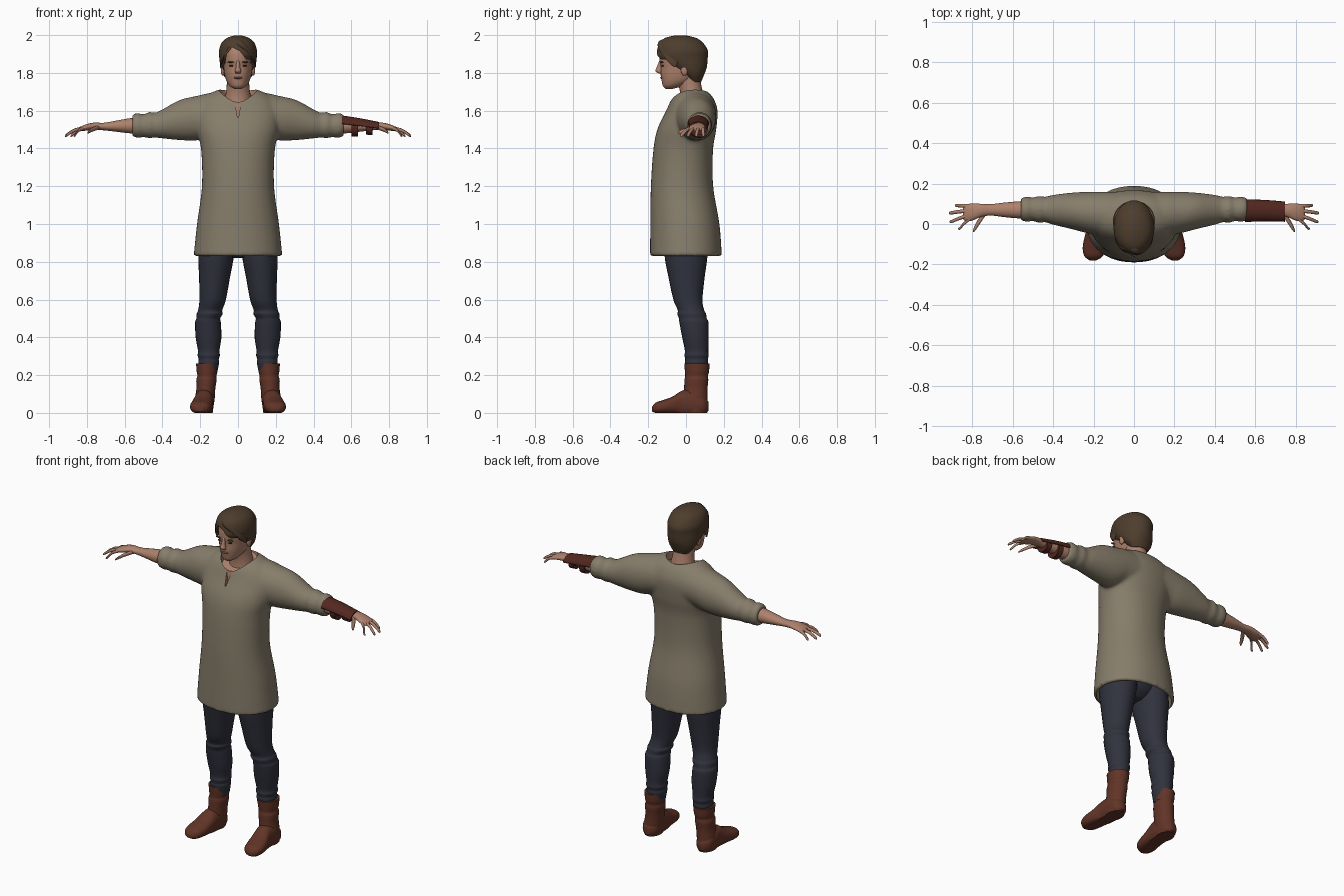
import bpy, bmesh, math
from mathutils import Vector

cube = bpy.data.objects.get("Cube")
if cube:
    bpy.data.objects.remove(cube, do_unlink=True)


def material(name, r, g, b):
    m = bpy.data.materials.new(name)
    m.use_nodes = True
    m.diffuse_color = (r, g, b, 1)
    bsdf = m.node_tree.nodes["Principled BSDF"]
    bsdf.inputs["Base Color"].default_value = (r, g, b, 1)
    bsdf.inputs["Roughness"].default_value = 0.8
    return m


SKIN = material("skin", .42, .22, .15)
HAIR = material("brown hair", .075, .047, .026)
CLOTH = material("linen", .24, .205, .145)
NAVY = material("dark wool", .03, .032, .047)
BOOT = material("boot leather", .12, .034, .02)
LEATHER = material("bracer leather", .085, .021, .014)
LIP = material("lips", .27, .11, .08)
EYE = material("dark eyes", .03, .02, .015)


def select(*obs):
    bpy.ops.object.select_all(action='DESELECT')
    for o in obs:
        o.select_set(True)
    bpy.context.view_layer.objects.active = obs[0]


def smooth(ob, angle=45):
    select(ob)
    bpy.ops.object.shade_smooth_by_angle(angle=math.radians(angle))


def to_object(name, bm, *mats):
    bmesh.ops.recalc_face_normals(bm, faces=bm.faces)
    me = bpy.data.meshes.new(name)
    bm.to_mesh(me)
    bm.free()
    ob = bpy.data.objects.new(name, me)
    bpy.context.collection.objects.link(ob)
    for m in mats:
        me.materials.append(m)
    smooth(ob)
    return ob


def spline(stations, steps):
    """Catmull-Rom through the station tuples."""
    pts = [Vector(s) for s in stations]
    out = []
    for i in range(len(pts) - 1):
        p1, p2 = pts[i], pts[i + 1]
        p0 = pts[i - 1] if i else p1
        p3 = pts[min(i + 2, len(pts) - 1)]
        for k in range(steps):
            t = k / steps
            out.append(p1 + (p2 - p0) * (t / 2) + (p0 * 2 - p1 * 5 + p2 * 4 - p3) * (t * t / 2)
                       + (p1 * 3 - p0 - p2 * 3 + p3) * (t ** 3 / 2))
    return out + [pts[-1]]


def loft(name, axis, stations, mat, side=1, sides=24, steps=4, power=1.0, floor=None):
    """Skin of rings; a station is x, y, z and two half-widths across the axis."""
    u, v = {'x': (1, 2), 'y': (0, 2), 'z': (0, 1)}[axis]
    bm = bmesh.new()
    rings = []
    for s in spline(stations, steps):
        ring = []
        for k in range(sides):
            a = math.tau * k / sides
            c, d = math.cos(a), math.sin(a)
            p = Vector(s[:3])
            p[u] += max(s[3], .001) * math.copysign(abs(c) ** power, c)
            p[v] += max(s[4], .001) * math.copysign(abs(d) ** power, d)
            if floor is not None:
                p.z = max(p.z, floor)
            ring.append(bm.verts.new((p.x * side, p.y, p.z)))
        rings.append(ring)
    for a, b in zip(rings, rings[1:]):
        for k in range(sides):
            j = (k + 1) % sides
            bm.faces.new((a[k], a[j], b[j], b[k]))
    bm.faces.new(rings[0])
    bm.faces.new(rings[-1])
    return to_object(name, bm, mat)


def ball(name, loc, size, mat):
    bm = bmesh.new()
    bmesh.ops.create_uvsphere(bm, u_segments=16, v_segments=10, radius=1)
    bmesh.ops.scale(bm, vec=size, verts=bm.verts)
    bmesh.ops.translate(bm, vec=loc, verts=bm.verts)
    return to_object(name, bm, mat)


def prism(name, pts, place, push, mat):
    bm = bmesh.new()
    f = bm.faces.new([bm.verts.new(place(*p)) for p in pts])
    r = bmesh.ops.extrude_face_region(bm, geom=[f])
    moved = [e for e in r["geom"] if isinstance(e, bmesh.types.BMVert)]
    bmesh.ops.translate(bm, vec=push, verts=moved)
    return to_object(name, bm, mat)


def carve(ob, cutters):
    for c in cutters:
        c.hide_render = True
        m = ob.modifiers.new("cut", 'BOOLEAN')
        m.operation, m.solver, m.object = 'DIFFERENCE', 'EXACT', c
    select(ob)
    bpy.ops.object.convert(target='MESH')
    for c in cutters:
        bpy.data.objects.remove(c, do_unlink=True)
    smooth(ob)


# Tunic: body and sleeves fused, then hollowed at the hem and cut at the neck
tunic = loft("tunic", 'z', [
    (0, 0, .83, .235, .19), (0, -.006, 1.0, .217, .183), (0, -.021, 1.2, .191, .165),
    (0, -.015, 1.39, .195, .158), (0, .004, 1.5, .218, .156), (0, .031, 1.6, .225, .136),
    (0, .035, 1.66, .19, .113), (0, .035, 1.693, .145, .088), (0, .035, 1.712, .1, .06)],
    CLOTH, sides=48, steps=6, power=.93)
half = [(.12, .05, 1.578, .11, .118), (.22, .056, 1.56, .104, .118), (.31, .065, 1.55, .09, .106),
        (.4, .07, 1.53, .074, .077), (.44, .072, 1.523, .063, .066), (.47, .072, 1.524, .067, .07),
        (.5, .073, 1.52, .058, .06), (.53, .073, 1.522, .063, .066), (.56, .073, 1.522, .055, .058)]
sleeves = loft("sleeves", 'x', [(-s[0],) + s[1:] for s in reversed(half)] + half, CLOTH, sides=32)
select(tunic, sleeves)
bpy.ops.object.join()
m = tunic.modifiers.new("fuse", 'REMESH')
m.mode, m.voxel_size, m.use_smooth_shade = 'VOXEL', .009, True
m = tunic.modifiers.new("soften", 'SMOOTH')
m.factor, m.iterations = .5, 8
tunic.data.materials.append(SKIN)

hollow = loft("hem_cutter", 'z', [(0, 0, .7, .225, .18), (0, 0, .83, .22, .175),
                                  (0, -.006, 1.0, .2, .166)], CLOTH, sides=48, power=.93)
neck_hole = loft("neck_cutter", 'z', [(0, .015, 1.66, .098, .098), (0, .015, 1.9, .12, .12)],
                 CLOTH, sides=40)
for v in neck_hole.data.vertices:
    v.co.z += .33 * (v.co.y - .015)
slit = prism("slit_cutter", [(-.018, 1.66), (.018, 1.66), (.003, 1.565), (-.003, 1.565)],
             lambda x, z: (x, -.3, z), (0, .212, 0), CLOTH)
for c in (neck_hole, slit):
    c.data.materials.append(SKIN)
    for f in c.data.polygons:
        f.material_index = 1
carve(tunic, [hollow, neck_hole, slit])

# Neck and head
loft("neck", 'z', [(0, .035, 1.6, .075, .07), (0, .033, 1.67, .068, .062), (0, .022, 1.73, .06, .06),
                   (0, .005, 1.8, .058, .065)], SKIN)
loft("head", 'z', [
    (0, -.088, 1.716, .02, .02), (0, -.07, 1.73, .042, .052), (0, -.046, 1.755, .06, .082),
    (0, -.03, 1.79, .071, .104), (0, -.024, 1.83, .077, .11), (0, -.022, 1.87, .08, .118),
    (0, -.02, 1.92, .08, .112), (0, -.02, 1.955, .06, .08), (0, -.02, 1.972, .02, .03)],
    SKIN, sides=32, power=.95)
loft("nose", 'z', [(0, -.128, 1.868, .009, .012), (0, -.14, 1.83, .011, .015),
                   (0, -.143, 1.809, .017, .018), (0, -.136, 1.797, .012, .008)], SKIN, sides=12)
ball("mouth", (0, -.128, 1.774), (.024, .009, .006), LIP)
for side, tag in ((1, "left"), (-1, "right")):
    ball(tag + "_eye", (side * .034, -.124, 1.838), (.014, .007, .005), EYE)
    ball(tag + "_eyebrow", (side * .036, -.128, 1.857), (.021, .009, .004), HAIR)
    ball(tag + "_ear", (side * .08, -.008, 1.815), (.011, .019, .03), SKIN)

# Hair, opened around the face, with swept locks
hair = loft("hair", 'z', [
    (0, .048, 1.752, .05, .032), (0, .036, 1.79, .078, .06), (0, .01, 1.83, .092, .1),
    (0, -.018, 1.88, .099, .133), (0, -.019, 1.92, .1, .134), (0, -.025, 1.96, .086, .114),
    (0, -.028, 1.985, .058, .082), (0, -.03, 1.998, .02, .03)], HAIR, sides=40, steps=5)
face_side = prism("face_cutter", [(-.3, 1.868), (-.095, 1.872), (-.068, 1.81), (-.022, 1.8),
                                  (0, 1.78), (.045, 1.7), (-.3, 1.7)],
                  lambda y, z: (-.3, y, z), (.6, 0, 0), HAIR)
forehead = prism("forehead_cutter", [(-.072, 1.84), (-.058, 1.9), (-.03, 1.935), (.01, 1.915),
                                     (.068, 1.84)], lambda x, z: (x, -.3, z), (0, .205, 0), HAIR)
carve(hair, [face_side, forehead])
loft("left_fringe", 'x', [(-.032, -.115, 1.957, .012, .012), (.01, -.118, 1.95, .032, .028),
                          (.05, -.105, 1.922, .034, .026), (.084, -.075, 1.876, .03, .022),
                          (.094, -.06, 1.838, .01, .008)], HAIR, sides=16)
loft("right_fringe", 'x', [(-.025, -.115, 1.957, .01, .012), (-.058, -.1, 1.93, .03, .026),
                           (-.084, -.075, 1.88, .027, .028), (-.095, -.062, 1.83, .01, .01)],
     HAIR, sides=16)

# Limbs, one set for each side
FINGERS = [("little", .088, .886, .092), ("ring", .067, .915, .055),
           ("middle", .045, .912, .012), ("index", .024, .87, -.022)]
for side, tag in ((1, "left_"), (-1, "right_")):
    loft(tag + "arm", 'x', [
        (.48, .072, 1.522, .045, .045), (.57, .07, 1.52, .042, .04), (.64, .07, 1.518, .036, .03),
        (.71, .07, 1.516, .028, .02), (.76, .067, 1.518, .033, .019), (.8, .059, 1.512, .042, .017),
        (.835, .056, 1.503, .041, .012), (.846, .056, 1.499, .03, .006)], SKIN, side)
    for name, y0, x1, y1 in FINGERS:
        loft(tag + name + "_finger", 'x', [
            (.815, y0, 1.507, .01, .01), ((.815 + x1) / 2, (y0 + y1) / 2, 1.497, .009, .009),
            (x1 - .008, y1, 1.472, .008, .008), (x1, y1, 1.465, .003, .003)], SKIN, side, sides=12)
    loft(tag + "thumb", 'x', [(.735, .055, 1.512, .014, .012), (.765, .015, 1.502, .018, .011),
                              (.787, -.02, 1.49, .015, .009), (.797, -.036, 1.482, .004, .004)],
         SKIN, side, sides=12)
    # Leggings with soft folds at knee and ankle
    loft(tag + "legging", 'z', [
        (.1, 0, .99, .095, .11), (.115, 0, .84, .095, .114), (.124, .003, .72, .082, .096),
        (.134, .01, .6, .07, .077), (.147, .026, .545, .064, .07), (.15, .03, .525, .069, .076),
        (.157, .036, .5, .063, .074), (.159, .042, .478, .068, .077), (.156, .05, .4, .068, .07),
        (.155, .056, .33, .057, .062), (.155, .056, .305, .059, .064), (.155, .056, .285, .053, .06),
        (.155, .056, .265, .055, .061), (.158, .056, .2, .045, .052)], NAVY, side, steps=5)
    # Boots: creased shaft and rounded foot
    loft(tag + "boot_shaft", 'z', [
        (.164, .058, .262, .058, .067), (.164, .058, .22, .055, .064), (.165, .056, .195, .05, .06),
        (.167, .055, .175, .054, .063), (.17, .052, .13, .05, .062), (.175, .05, .08, .052, .064),
        (.18, .05, .03, .05, .066), (.18, .05, 0, .046, .062)], BOOT, side)
    loft(tag + "boot_foot", 'y', [
        (.18, .118, .035, .02, .025), (.18, .09, .04, .046, .05), (.18, .03, .05, .052, .07),
        (.182, -.02, .05, .051, .068), (.19, -.07, .04, .056, .047), (.197, -.12, .032, .057, .036),
        (.2, -.16, .027, .045, .028), (.203, -.18, .02, .016, .012)], BOOT, side, power=.85, floor=0)
loft("hips", 'z', [(0, 0, .82, .05, .04), (0, 0, .87, .14, .09), (0, 0, .99, .185, .12)], NAVY)

# Bracer on the left forearm: upper shell and two straps
bracer = loft("bracer", 'x', [(.55, .066, 1.53, .056, .045), (.65, .066, 1.519, .053, .04),
                              (.747, .061, 1.506, .05, .034)], LEATHER, sides=32)
bm = bmesh.new()
bm.from_mesh(bracer.data)
bmesh.ops.delete(bm, geom=[f for f in bm.faces if len(f.verts) > 4 or f.normal.z < -.08],
                 context='FACES')
bm.to_mesh(bracer.data)
bm.free()
m = bracer.modifiers.new("thickness", 'SOLIDIFY')
m.thickness = .007
for i, (x, z, ry, rz) in enumerate([(.602, 1.51, .049, .046), (.678, 1.507, .042, .034)]):
    loft("bracer_strap_%d" % (i + 1), 'x', [(x, .068, z, ry, rz), (x + .033, .068, z - .002, ry, rz)],
         LEATHER, steps=1)
